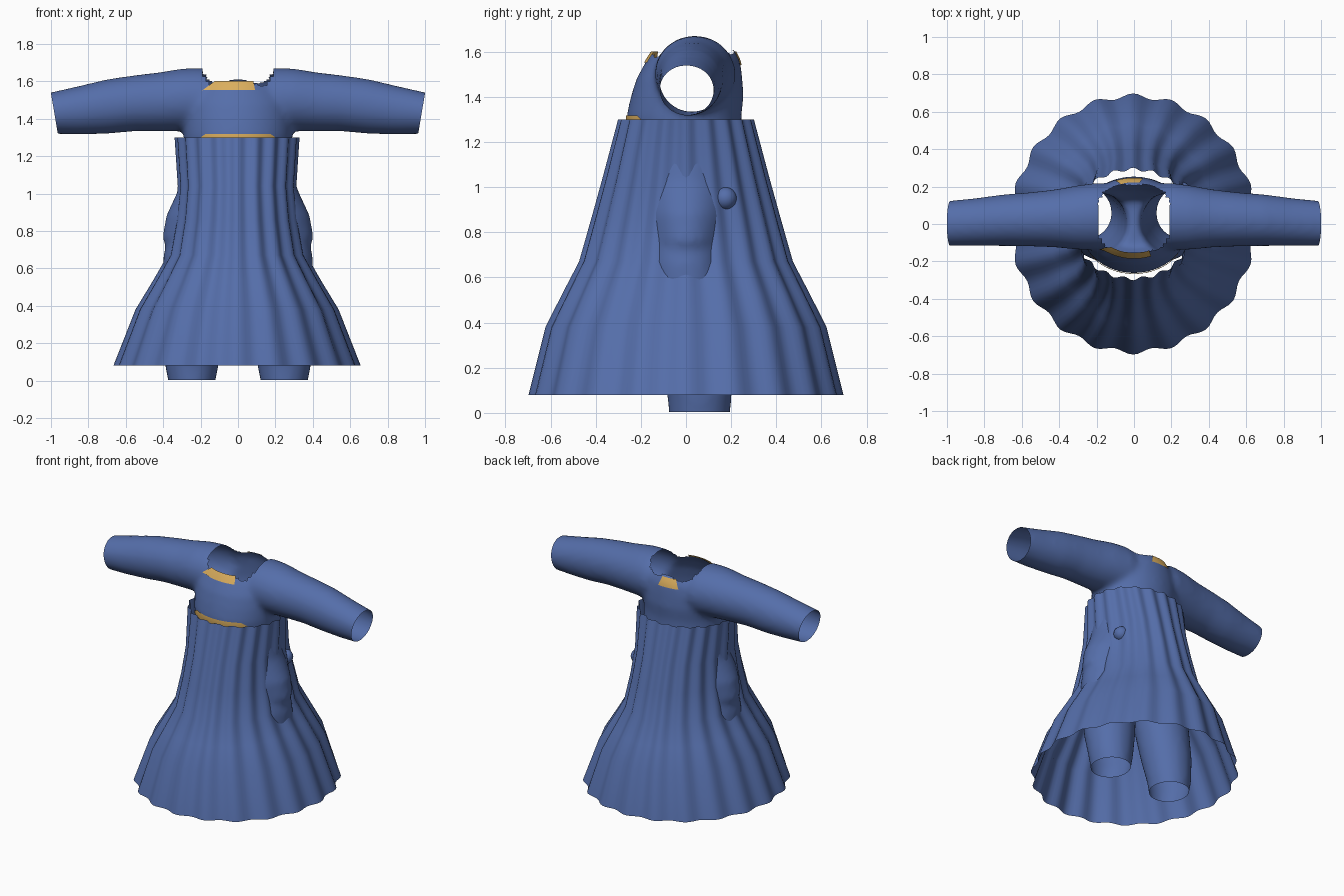
import bpy, bmesh, math
from mathutils import Vector
from mathutils.bvhtree import BVHTree

if "Cube" in bpy.data.objects:
    bpy.data.objects.remove(bpy.data.objects["Cube"])


def material(name, rgb):
    mat = bpy.data.materials.new(name)
    mat.use_nodes = True
    mat.diffuse_color = (*rgb, 1)
    mat.node_tree.nodes["Principled BSDF"].inputs["Base Color"].default_value = (*rgb, 1)
    return mat


blue = material("blue cloth", (0.09, 0.155, 0.40))
gold = material("gold cloth", (0.70, 0.42, 0.11))


def finish(bm, name, mat):
    mesh = bpy.data.meshes.new(name)
    bm.to_mesh(mesh)
    bm.free()
    mesh.materials.append(mat)
    for poly in mesh.polygons:
        poly.use_smooth = True
    obj = bpy.data.objects.new(name, mesh)
    bpy.context.collection.objects.link(obj)
    return obj


def bridge(bm, rings):
    for a, b in zip(rings, rings[1:]):
        for i in range(len(a)):
            j = (i + 1) % len(a)
            bm.faces.new((a[i], a[j], b[j], b[i]))


def loft(bm, axis, sections, sides=40):
    """Closed tube; sections are (position, centre1, centre2, radius1, radius2)."""
    rings = []
    for pos, c1, c2, r1, r2 in sections:
        ring = []
        for i in range(sides):
            a = math.tau * i / sides
            u, v = c1 + r1 * math.cos(a), c2 + r2 * math.sin(a)
            ring.append(bm.verts.new((u, v, pos) if axis == "z" else (pos, u, v)))
        rings.append(ring)
    bridge(bm, rings)
    bm.faces.new(rings[0])
    bm.faces.new(rings[-1])


# Solid parts of the garment body
bm = bmesh.new()
loft(bm, "z", [
    (0.56, 0, 0, 0.24, 0.12), (0.66, 0, 0, 0.36, 0.18), (0.76, 0, 0, 0.405, 0.21),
    (0.88, 0, 0, 0.385, 0.23), (1.03, 0, 0, 0.315, 0.24), (1.20, 0, 0, 0.285, 0.25),
    (1.31, 0, -0.01, 0.29, 0.255), (1.40, 0, 0.005, 0.295, 0.25),
    (1.48, 0, 0.015, 0.29, 0.235), (1.55, 0, 0.03, 0.26, 0.212),
    (1.61, 0, 0.035, 0.21, 0.18), (1.64, 0, 0.035, 0.14, 0.12)])
half_arm = [
    (0.20, 0.04, 1.50, 0.18, 0.172), (0.30, 0.035, 1.50, 0.172, 0.168),
    (0.42, 0.03, 1.49, 0.155, 0.158), (0.55, 0.025, 1.483, 0.145, 0.15),
    (0.70, 0.02, 1.465, 0.138, 0.146), (0.85, 0.01, 1.445, 0.128, 0.13),
    (1.05, 0, 1.425, 0.118, 0.105)]
for side in (-1, 1):
    loft(bm, "x", [(0, 0.04, 1.48, 0.17, 0.16)]
         + [(side * x, *rest) for x, *rest in half_arm])
    loft(bm, "z", [
        (-0.06, side * 0.247, 0.06, 0.115, 0.13), (0.08, side * 0.247, 0.06, 0.143, 0.143),
        (0.25, side * 0.24, 0.04, 0.165, 0.165), (0.45, side * 0.225, 0.015, 0.178, 0.175),
        (0.66, side * 0.21, -0.005, 0.19, 0.17), (0.90, side * 0.18, 0, 0.17, 0.17)])
bmesh.ops.recalc_face_normals(bm, faces=bm.faces)
source = finish(bm, "body_source", blue)

# Fuse the parts into one smooth skin
remesh = source.modifiers.new("fuse", "REMESH")
remesh.mode = "VOXEL"
remesh.voxel_size = 0.018
smooth = source.modifiers.new("soften", "SMOOTH")
smooth.factor = 0.5
smooth.iterations = 8
graph = bpy.context.evaluated_depsgraph_get()
bm = bmesh.new()
bm.from_mesh(source.evaluated_get(graph).to_mesh())
bpy.data.objects.remove(source)
skin = BVHTree.FromBMesh(bm)


def cut(point, normal):
    geom = bm.verts[:] + bm.edges[:] + bm.faces[:]
    bmesh.ops.bisect_plane(bm, geom=geom, plane_co=point, plane_no=normal, clear_outer=True)


# Open the cuffs, trouser ends and neck
for side in (-1, 1):
    cut((side * 0.982, 0, 1.43), (side, 0, -0.17))
cut((0, 0, 0.004), (0, 0, -1))


def in_neck(p):
    return p.z > 1.55 and abs(p.x / 0.195) ** 3 + abs((p.y - 0.03) / 0.18) ** 3 < 1


opening = [f for f in bm.faces if in_neck(f.calc_center_median())]
bmesh.ops.delete(bm, geom=opening, context="FACES")
finish(bm, "bodice_and_trousers", blue)


# Gold undershirt showing at the neck and waist
def patch(name, facing, low, high, bottom, top, cols=16, rows=4):
    """Plate laid on the skin; bottom and top are x ranges at heights low and high."""
    pm = bmesh.new()
    grid = []
    for r in range(rows + 1):
        t = r / rows
        row = []
        for c in range(cols + 1):
            s = c / cols
            x0 = bottom[0] + (top[0] - bottom[0]) * t
            x1 = bottom[1] + (top[1] - bottom[1]) * t
            start = Vector((x0 + (x1 - x0) * s, facing * 2, low + (high - low) * t))
            hit, normal, _, _ = skin.ray_cast(start, Vector((0, -facing, 0)))
            row.append(pm.verts.new((hit if hit else start) + normal * 0.006))
        grid.append(row)
    for a, b in zip(grid, grid[1:]):
        for i in range(cols):
            pm.faces.new((a[i], a[i + 1], b[i + 1], b[i]))
    bmesh.ops.recalc_face_normals(pm, faces=pm.faces)
    if sum(f.normal.y for f in pm.faces) * facing < 0:
        bmesh.ops.reverse_faces(pm, faces=pm.faces)
    finish(pm, name, gold)


patch("front_neck_patch", -1, 1.55, 1.598, (-0.19, 0.09), (-0.12, 0.08))
patch("back_neck_patch", 1, 1.54, 1.598, (-0.10, 0.05), (-0.07, 0.03))
patch("front_waist_patch", -1, 1.27, 1.318, (-0.24, 0.24), (-0.17, 0.17))

# Pleated skirt, open at waist and hem
bm = bmesh.new()
rings = []
sides = 160
for z, rx, ry, wave in [
        (0.08, 0.648, 0.685, 0.013), (0.38, 0.53, 0.61, 0.013), (0.53, 0.44, 0.535, 0.012),
        (0.67, 0.36, 0.463, 0.011), (0.86, 0.325, 0.41, 0.010), (1.04, 0.307, 0.36, 0.010),
        (1.30, 0.325, 0.292, 0.009)]:
    ring = []
    for i in range(sides):
        a = math.tau * i / sides
        w = wave * math.cos(20 * a)
        ring.append(bm.verts.new((-0.005 + (rx + w) * math.cos(a), (ry + w) * math.sin(a), z)))
    rings.append(ring)
bridge(bm, rings)
finish(bm, "pleated_skirt", blue)

# Small bulge pressing through the skirt on the left
bm = bmesh.new()
bmesh.ops.create_uvsphere(bm, u_segments=20, v_segments=12, radius=0.05)
bmesh.ops.translate(bm, verts=bm.verts, vec=(0.255, 0.175, 0.95))
finish(bm, "left_hip_bulge", blue)
